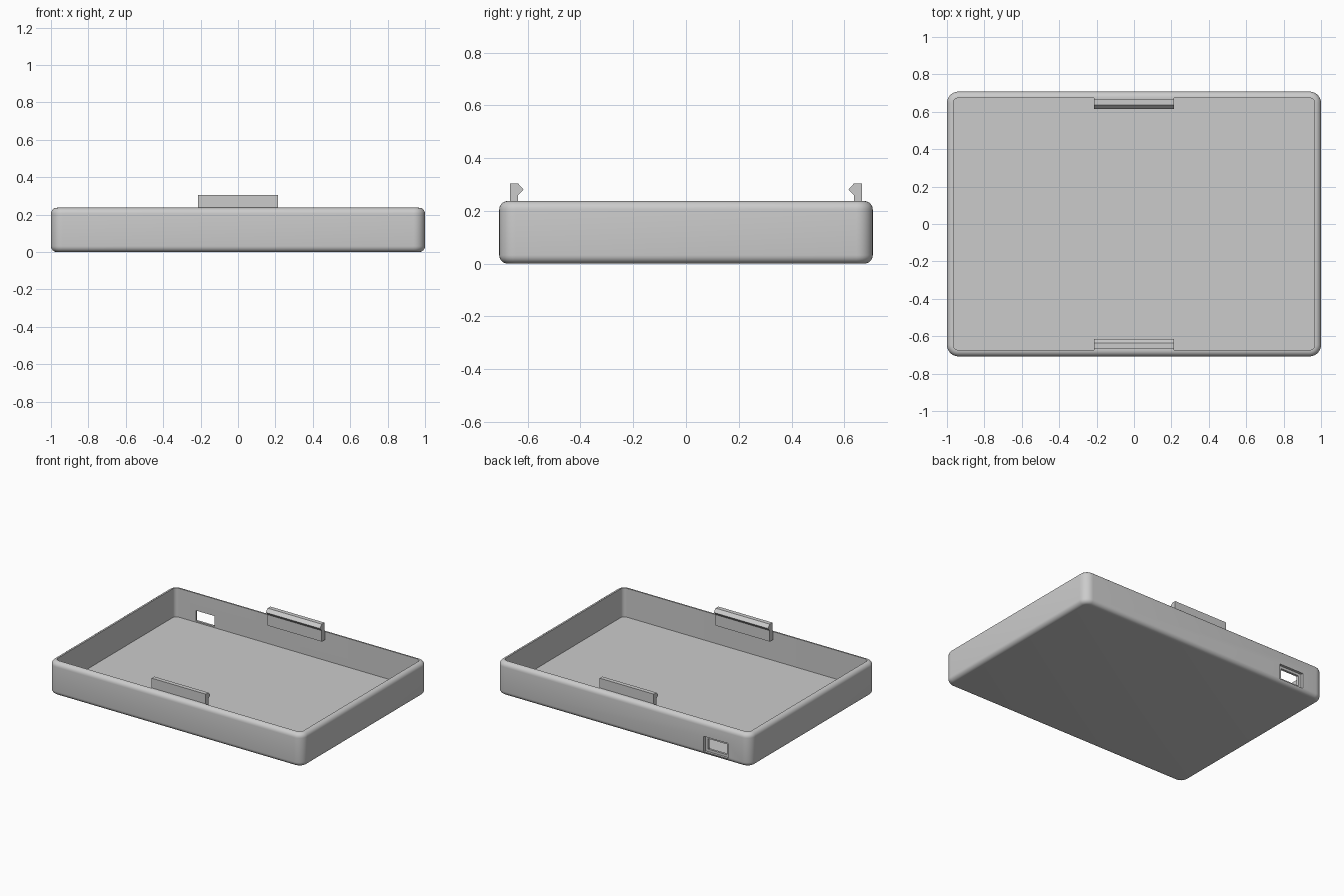
import bpy, bmesh
from math import sin, cos, pi

if "Cube" in bpy.data.objects:
    bpy.data.objects.remove(bpy.data.objects["Cube"])

HX, HY, H = 1.0, 0.708, 0.237       # outer half sizes and height
WALL, FLOOR = 0.034, 0.032
CORNER, EDGE = 0.062, 0.032         # corner and rim rounding

grey = bpy.data.materials.new("grey plastic")
grey.use_nodes = True
grey.diffuse_color = (0.6, 0.6, 0.6, 1)
grey.node_tree.nodes["Principled BSDF"].inputs["Base Color"].default_value = (0.6, 0.6, 0.6, 1)


def finish(name, bm):
    bmesh.ops.recalc_face_normals(bm, faces=bm.faces)
    mesh = bpy.data.meshes.new(name)
    bm.to_mesh(mesh)
    bm.free()
    mesh.materials.append(grey)
    ob = bpy.data.objects.new(name, mesh)
    bpy.context.collection.objects.link(ob)
    return ob


def activate(ob):
    bpy.ops.object.select_all(action='DESELECT')
    ob.select_set(True)
    bpy.context.view_layer.objects.active = ob


def rounded_loop(bm, inset, z, steps=8):
    """Rounded rectangle of vertices, inset from the outer size."""
    r = CORNER - inset
    ring = []
    for k, (sx, sy) in enumerate([(1, 1), (-1, 1), (-1, -1), (1, -1)]):
        for i in range(steps + 1):
            a = (k + i / steps) * pi / 2
            ring.append(bm.verts.new((sx * (HX - CORNER) + r * cos(a),
                                      sy * (HY - CORNER) + r * sin(a), z)))
    return ring


def box(name, x, y, z):
    bm = bmesh.new()
    bmesh.ops.create_cube(bm, size=1)
    for v in bm.verts:
        v.co = [(lo + hi) / 2 + c * (hi - lo) for c, (lo, hi) in zip(v.co, (x, y, z))]
    return finish(name, bm)


# Tray shell: rounded bottom edge, wall, rounded rim, inner wall, floor
arc = [i / 6 * pi / 2 for i in range(7)]
profile = [(EDGE * (1 - sin(a)), EDGE * (1 - cos(a))) for a in arc]
profile += [(EDGE * (1 - cos(a)), H - EDGE * (1 - sin(a))) for a in arc]
profile += [(WALL, H), (WALL, FLOOR)]
bm = bmesh.new()
rings = [rounded_loop(bm, d, z) for d, z in profile]
for low, high in zip(rings, rings[1:]):
    for i in range(len(low)):
        j = (i + 1) % len(low)
        bm.faces.new((low[i], low[j], high[j], high[i]))
bm.faces.new(rings[0])
bm.faces.new(rings[-1])
tray = finish("tray", bm)

# Port in the back wall: small opening with a wider outer recess
PX, PZ = -0.731, 0.078
cutters = [
    box("port_opening", (PX - 0.073, PX + 0.073), (HY - 0.08, HY + 0.1), (PZ - 0.037, PZ + 0.037)),
    box("port_recess", (PX - 0.096, PX + 0.096), (HY - 0.018, HY + 0.1), (PZ - 0.055, PZ + 0.055)),
]
activate(tray)
for cutter in cutters:
    cutter.hide_render = True
    mod = tray.modifiers.new(cutter.name, 'BOOLEAN')
    mod.operation, mod.solver, mod.object = 'DIFFERENCE', 'EXACT', cutter
    bpy.ops.object.modifier_apply(modifier=mod.name)
    bpy.data.objects.remove(cutter)
activate(tray)
bpy.ops.object.shade_smooth_by_angle(angle=pi / 6)

# Snap clips: hooked profile extruded along x, mirrored front and back
CLIP = [(0.685, 0.18), (0.637, 0.18), (0.637, 0.258), (0.616, 0.281),
        (0.637, 0.304), (0.667, 0.304), (0.667, H - 0.002), (0.685, H - 0.002)]
for name, side in (("back_clip", 1), ("front_clip", -1)):
    bm = bmesh.new()
    face = bm.faces.new([bm.verts.new((-0.213, side * y, z)) for y, z in CLIP])
    out = bmesh.ops.extrude_face_region(bm, geom=[face])
    moved = [v for v in out["geom"] if isinstance(v, bmesh.types.BMVert)]
    bmesh.ops.translate(bm, verts=moved, vec=(0.426, 0, 0))
    finish(name, bm)
